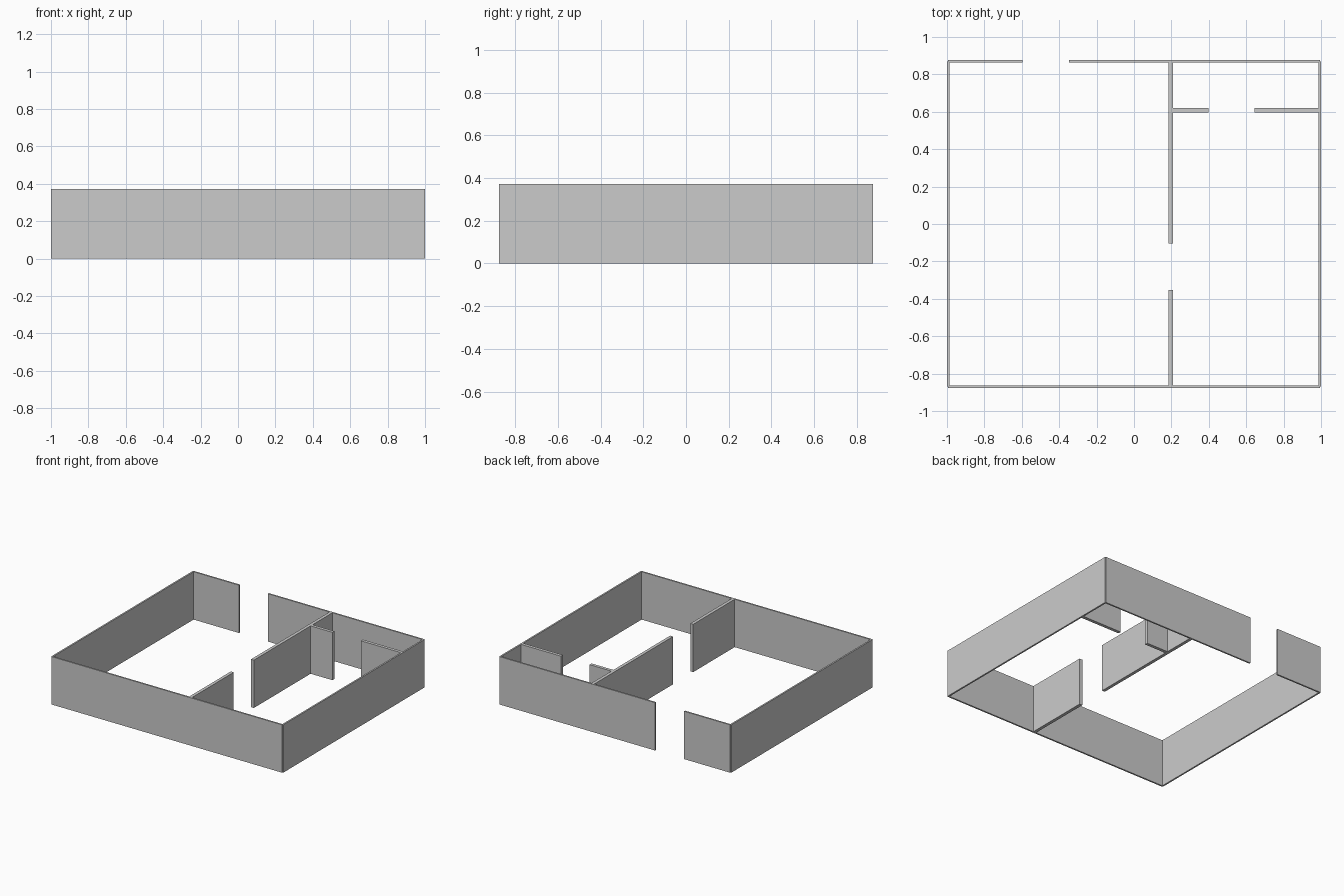
import bpy
import bmesh
from mathutils import Matrix

if "Cube" in bpy.data.objects:
    bpy.data.objects.remove(bpy.data.objects["Cube"])

HEIGHT = 0.373
OUTER, INNER = 0.0124, 0.0248   # wall thicknesses
X, Y = 0.9938, 0.8695           # centre lines of the outer walls
PX, CY = 0.197, 0.608           # centre lines of the partition and cross wall


def wall(name, start, end, thickness):
    """Upright box along an axis-aligned centre line, with square cut ends."""
    dx, dy = abs(end[0] - start[0]), abs(end[1] - start[1])
    size = (dx or thickness, dy or thickness, HEIGHT)
    centre = ((start[0] + end[0]) / 2, (start[1] + end[1]) / 2, HEIGHT / 2)
    bm = bmesh.new()
    bmesh.ops.create_cube(bm, size=1,
                          matrix=Matrix.Translation(centre) @ Matrix.Diagonal((*size, 1)))
    mesh = bpy.data.meshes.new(name)
    bm.to_mesh(mesh)
    bm.free()
    bpy.context.collection.objects.link(bpy.data.objects.new(name, mesh))


# Thin outer walls, with the entrance gap in the back
wall("front_wall", (-X, -Y), (X, -Y), OUTER)
wall("left_wall", (-X, -Y), (-X, Y), OUTER)
wall("right_wall", (X, -Y), (X, Y), OUTER)
wall("back_wall_left", (-X, Y), (-0.596, Y), OUTER)
wall("back_wall_right", (-0.347, Y), (X, Y), OUTER)

# Long partition with a doorway
wall("partition_front", (PX, -Y), (PX, -0.352), INNER)
wall("partition_back", (PX, -0.103), (PX, Y), INNER)

# Cross wall closing off the small back room, with a doorway
wall("cross_wall_left", (PX, CY), (0.397, CY), INNER)
wall("cross_wall_right", (0.644, CY), (X, CY), INNER)
